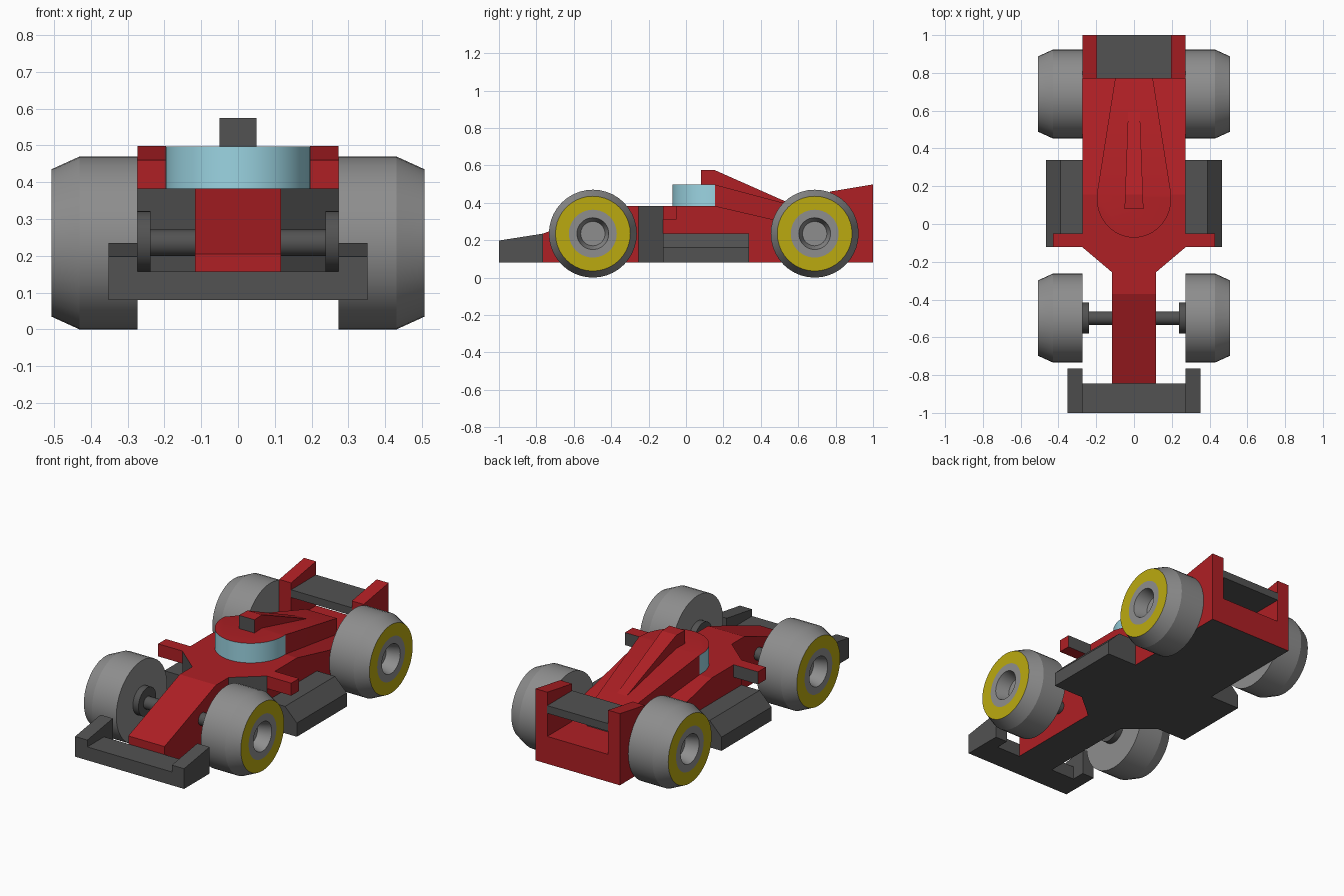
import bpy, bmesh, math
from mathutils import Matrix, Vector

if "Cube" in bpy.data.objects:
    bpy.data.objects.remove(bpy.data.objects["Cube"])


def material(name, color):
    m = bpy.data.materials.new(name)
    m.diffuse_color = (*color, 1)
    m.use_nodes = True
    m.node_tree.nodes["Principled BSDF"].inputs["Base Color"].default_value = m.diffuse_color
    return m


RED = material("red", (0.43, 0.014, 0.018))
DARK = material("dark_grey", (0.085, 0.085, 0.085))
BLUE = material("light_blue", (0.33, 0.66, 0.76))
YELLOW = material("yellow", (0.5, 0.4, 0.005))
GREY = material("wheel_grey", (0.27, 0.27, 0.27))


def make(name, bm, mat=None):
    bmesh.ops.recalc_face_normals(bm, faces=bm.faces)
    me = bpy.data.meshes.new(name)
    bm.to_mesh(me)
    bm.free()
    if mat:
        me.materials.append(mat)
    ob = bpy.data.objects.new(name, me)
    bpy.context.collection.objects.link(ob)
    return ob


def prism(name, pts, axis, lo, hi, mat=None):
    """Extrude a 2D outline along an axis: x -> (y,z), y -> (x,z), z -> (x,y)."""
    place = {"x": lambda a, b, t: (t, a, b),
             "y": lambda a, b, t: (a, t, b),
             "z": lambda a, b, t: (a, b, t)}[axis]
    bm = bmesh.new()
    face = bm.faces.new([bm.verts.new(place(a, b, lo)) for a, b in pts])
    ext = bmesh.ops.extrude_face_region(bm, geom=[face], use_keep_orig=True)
    verts = [g for g in ext["geom"] if isinstance(g, bmesh.types.BMVert)]
    bmesh.ops.translate(bm, verts=verts, vec=Vector(place(0, 0, hi - lo)))
    return make(name, bm, mat)


def activate(ob):
    bpy.ops.object.select_all(action="DESELECT")
    ob.select_set(True)
    bpy.context.view_layer.objects.active = ob


def smooth(ob):
    activate(ob)
    bpy.ops.object.shade_smooth_by_angle(angle=math.radians(20))


def paint(ob, mat, test):
    ob.data.materials.append(mat)
    slot = len(ob.data.materials) - 1
    for p in ob.data.polygons:
        if test(p.normal, p.center):
            p.material_index = slot


def plan_and_profile(name, plan, profile, mat):
    """Solid whose top view is plan (right half, mirrored) and side view is profile."""
    outline = plan + [(-x, y) for x, y in reversed(plan) if x > 0]
    ob = prism(name, outline, "z", 0, 1, mat)
    side = prism("cutter", profile, "x", -1, 1, mat)
    mod = ob.modifiers.new("cut", "BOOLEAN")
    mod.operation, mod.solver, mod.object = "INTERSECT", "EXACT", side
    activate(ob)
    bpy.ops.object.modifier_apply(modifier="cut")
    bpy.data.objects.remove(side)
    return ob


# Main body with nose, shoulders and sloping rear deck
body = plan_and_profile(
    "body",
    [(0.117, -1.1), (0.117, -0.255), (0.273, -0.123), (0.273, 1.1)],
    [(-0.845, 0.08), (1, 0.08), (1, 0.24), (0.77, 0.24), (0.155, 0.383),
     (-0.37, 0.383), (-0.845, 0.205)], RED)
paint(body, DARK, lambda n, c: n.z < -0.9 or (abs(n.x) > 0.3 and n.y < -0.3))

# Teardrop canopy with wrap-round windscreen
arc = [(0.197 * math.sin(a), 0.135 - 0.207 * math.cos(a))
       for a in (math.pi / 2 * i / 12 for i in range(13))]
canopy = plan_and_profile(
    "canopy", arc + [(0.197, 0.155), (0.1, 0.77)],
    [(-0.2, 0.383), (0.155, 0.383), (0.8, 0.233), (0.8, 0.325), (0.155, 0.497),
     (-0.2, 0.497)], RED)
paint(canopy, BLUE, lambda n, c: abs(n.z) < 0.5 and c.y < 0.156)
paint(canopy, DARK, lambda n, c: n.y > 0.9)
smooth(canopy)

# Air intake fin on top of the canopy
intake = plan_and_profile(
    "air_intake", [(0.05, 0.08), (0.03, 0.62)],
    [(0, 0.495), (0.155, 0.495), (0.62, 0.368), (0.155, 0.574), (0, 0.574)], RED)
paint(intake, DARK, lambda n, c: n.y < -0.9)

# Front and rear wing planes
prism("front_wing", [(-1, 0.08), (-0.845, 0.08), (-0.845, 0.158), (-1, 0.158)],
      "x", -0.273, 0.273, DARK)
prism("rear_wing", [(0.77, 0.375), (1, 0.375), (1, 0.42), (0.77, 0.42)],
      "x", -0.197, 0.197, DARK)


def wheel(name, s, y):
    """Lathe a (x, radius) section around the axle."""
    section = [(0.273, 0), (0.273, 0.235), (0.43, 0.235), (0.507, 0.2),
               (0.507, 0.128), (0.507, 0.085), (0.43, 0.065), (0.43, 0)]
    bm = bmesh.new()
    vs = [bm.verts.new((s * x, 0, r)) for x, r in section]
    es = [bm.edges.new(e) for e in zip(vs, vs[1:])]
    bmesh.ops.spin(bm, geom=vs + es, cent=(0, 0, 0), axis=(1, 0, 0),
                   angle=math.tau, steps=40)
    bmesh.ops.remove_doubles(bm, verts=bm.verts, dist=1e-4)
    ob = make(name, bm, GREY)
    ob.location = (0, y, 0.235)
    paint(ob, YELLOW, lambda n, c: abs(c.x) > 0.505 and math.hypot(c.y, c.z) > 0.14)
    smooth(ob)


def cylinder(name, r, x0, x1, y, z):
    bm = bmesh.new()
    mat = Matrix.Translation(((x0 + x1) / 2, y, z)) @ Matrix.Rotation(math.pi / 2, 4, "Y")
    bmesh.ops.create_cone(bm, cap_ends=True, segments=32, radius1=r, radius2=r,
                          depth=abs(x1 - x0), matrix=mat)
    smooth(make(name, bm, DARK))


# Parts repeated on both sides
for s, side in ((1, "right"), (-1, "left")):
    wheel("front_wheel_" + side, s, -0.498)
    wheel("rear_wheel_" + side, s, 0.688)
    cylinder("front_axle_" + side, 0.036, s * 0.11, s * 0.24, -0.498, 0.235)
    cylinder("brake_disc_" + side, 0.082, s * 0.237, s * 0.273, -0.498, 0.24)
    prism("front_wing_endplate_" + side,
          [(-1, 0.08), (-0.765, 0.08), (-0.765, 0.235), (-1, 0.198)],
          "x", s * 0.273, s * 0.352, DARK)
    prism("rear_wing_post_" + side, [(0.77, 0.24), (1, 0.24), (1, 0.498), (0.77, 0.46)],
          "x", s * 0.196, s * 0.273, RED)
    prism("sidepod_" + side,
          [(s * x, z) for x, z in ((0.27, 0.08), (0.466, 0.08), (0.466, 0.16),
                                   (0.39, 0.237), (0.27, 0.237))],
          "y", -0.123, 0.338, DARK)
    arm = prism("mirror_arm_" + side,
                [(-0.123, 0.31), (-0.05, 0.31), (-0.05, 0.383), (-0.123, 0.383)],
                "x", s * 0.273, s * 0.43, RED)
    paint(arm, DARK, lambda n, c: n.y > 0.9)
